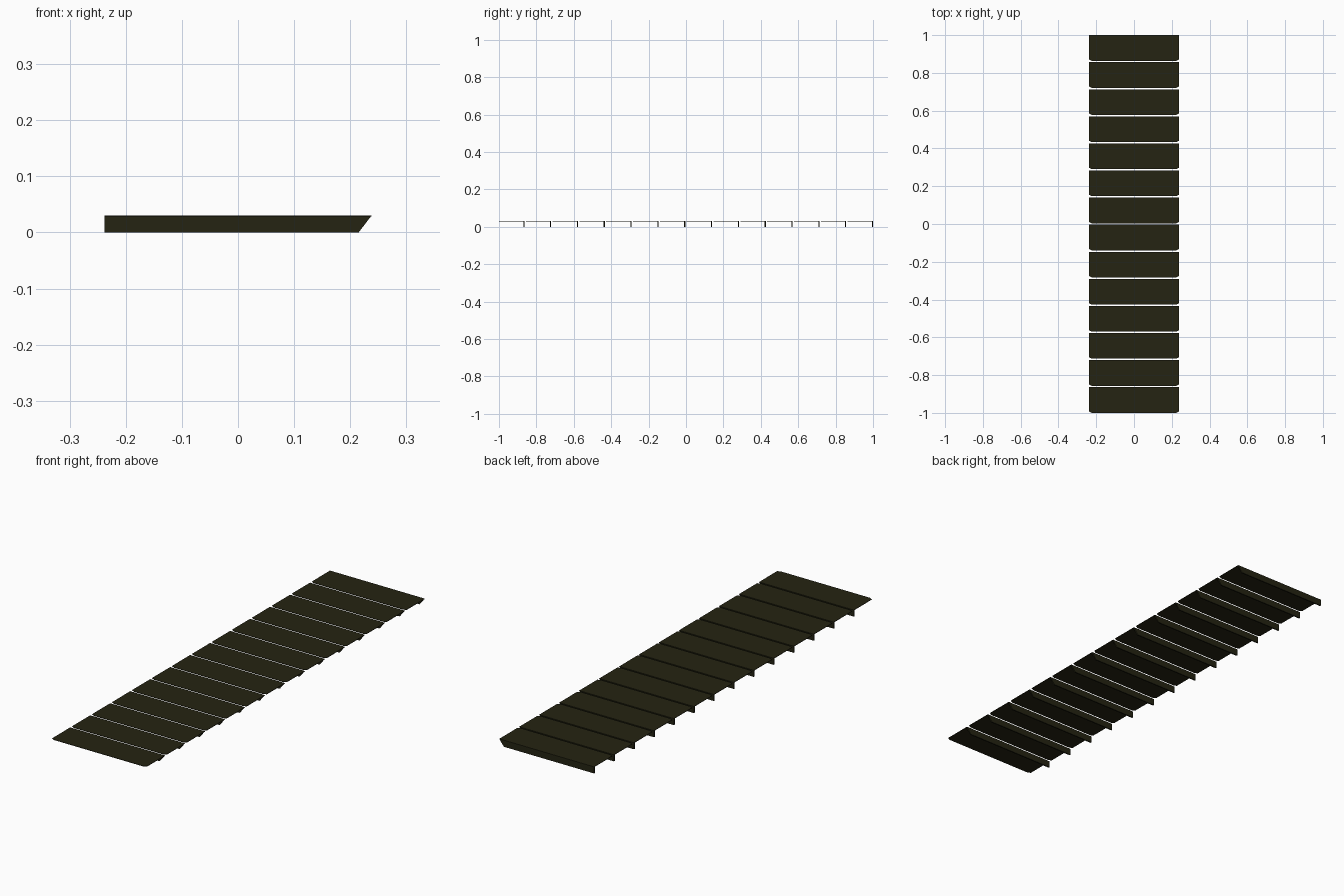
import bpy, bmesh

if "Cube" in bpy.data.objects:
    bpy.data.objects.remove(bpy.data.objects["Cube"])

COUNT, GAP = 14, 0.0075
PITCH = (2 + GAP) / COUNT
LENGTH = PITCH - GAP
TOP, PLATE, LIP = 0.03, 0.002, 0.006
HALF = 0.238

mat = bpy.data.materials.new("dark olive")
mat.diffuse_color = (0.018, 0.017, 0.006, 1)
mat.use_nodes = True
mat.node_tree.nodes["Principled BSDF"].inputs["Base Color"].default_value = mat.diffuse_color


def extrude(bm, outline, offset):
    """Close an outline into a face and sweep it into a solid."""
    face = bm.faces.new([bm.verts.new(p) for p in outline])
    res = bmesh.ops.extrude_face_region(bm, geom=[face])
    verts = [g for g in res["geom"] if isinstance(g, bmesh.types.BMVert)]
    bmesh.ops.translate(bm, verts=verts, vec=offset)


def slat(index):
    y0 = -1 + index * PITCH
    y1 = y0 + LENGTH
    bm = bmesh.new()
    # thin top sheet, front corners clipped
    c = 0.014
    extrude(bm, [(-HALF + c, y0, TOP), (HALF - c, y0, TOP), (HALF, y0 + 0.007, TOP),
                 (HALF, y1, TOP), (-HALF, y1, TOP), (-HALF, y0 + 0.007, TOP)], (0, 0, -PLATE))
    # hanging back lip, mitred at the right end
    z = TOP - PLATE
    extrude(bm, [(-HALF, y1, 0), (HALF - 0.023, y1, 0), (HALF - 0.0015, y1, z),
                 (-HALF, y1, z)], (0, -LIP, 0))
    bmesh.ops.recalc_face_normals(bm, faces=bm.faces)
    mesh = bpy.data.meshes.new("slat")
    bm.to_mesh(mesh)
    bm.free()
    mesh.materials.append(mat)
    obj = bpy.data.objects.new(f"slat_{index + 1}", mesh)
    bpy.context.collection.objects.link(obj)


for i in range(COUNT):
    slat(i)
